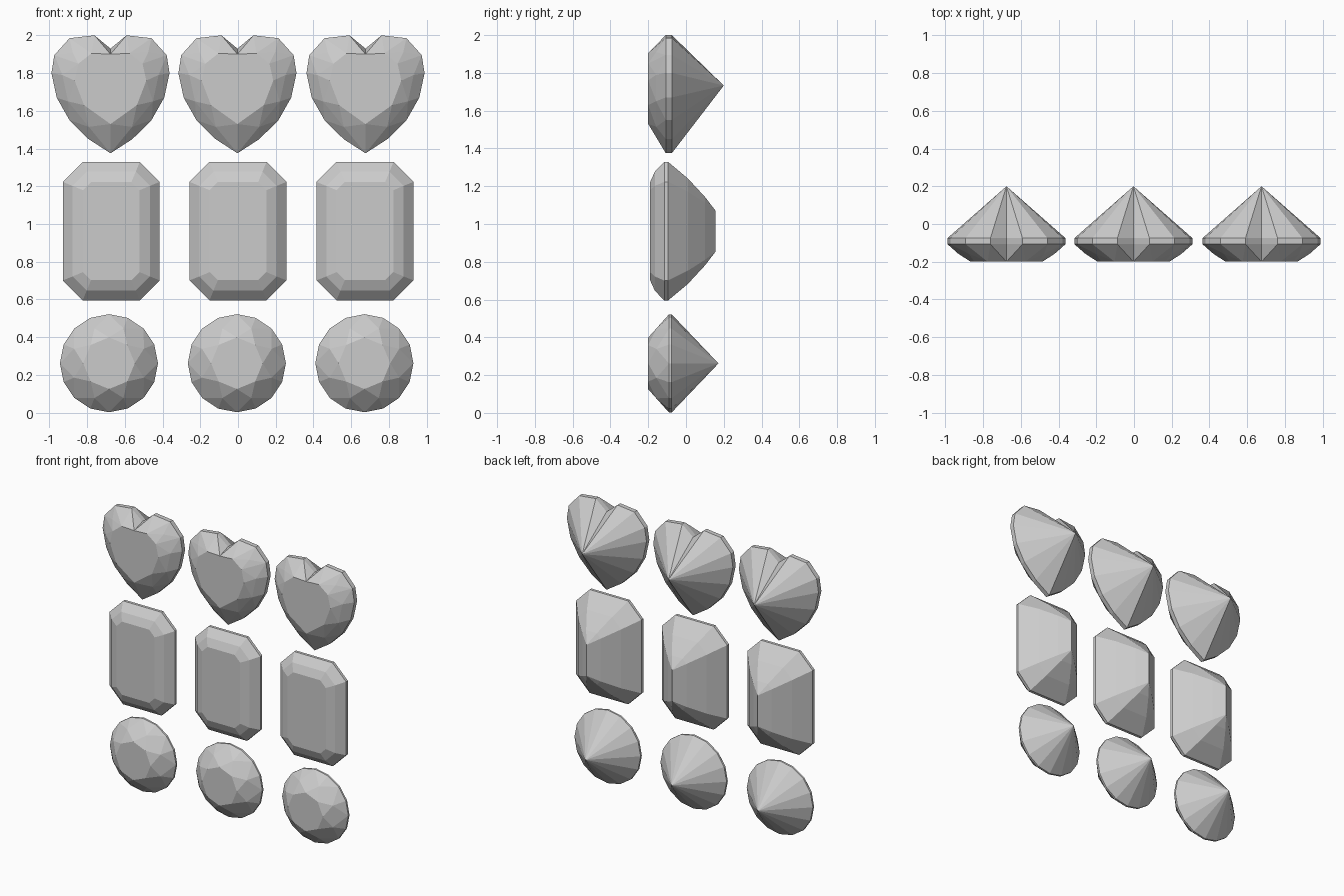
import bpy, bmesh
from math import cos, sin, pi

if "Cube" in bpy.data.objects:
    bpy.data.objects.remove(bpy.data.objects["Cube"])


def hull_mesh(name, pts, half=False):
    """Faceted stone as the hull of its ring points; half leaves x=0 open for mirroring."""
    bm = bmesh.new()
    for p in pts:
        bm.verts.new(p)
    bmesh.ops.remove_doubles(bm, verts=bm.verts, dist=1e-5)
    bmesh.ops.convex_hull(bm, input=bm.verts[:])
    loose = [v for v in bm.verts if not v.link_faces]
    bmesh.ops.delete(bm, geom=loose, context='VERTS')
    if half:
        seam = [f for f in bm.faces if all(abs(v.co.x) < 1e-5 for v in f.verts)]
        bmesh.ops.delete(bm, geom=seam, context='FACES')
    bmesh.ops.dissolve_limit(bm, angle_limit=0.02, verts=bm.verts[:], edges=bm.edges[:])
    bmesh.ops.recalc_face_normals(bm, faces=bm.faces[:])
    me = bpy.data.meshes.new(name)
    bm.to_mesh(me)
    bm.free()
    return me


def ring(n, r, y, start=0.0):
    return [(r * cos(start + 2 * pi * i / n), y, r * sin(start + 2 * pi * i / n)) for i in range(n)]


def cut_rect(w, h, c, y):
    """Rectangle with cut corners, half sizes w and h."""
    return [(sx * a, y, sz * b) for sx in (-1, 1) for sz in (-1, 1)
            for a, b in ((w - c, h), (w, h - c))]


def row(name, me, xs, z, mirror=False):
    for i, x in enumerate(xs):
        ob = bpy.data.objects.new(f"{name}_{i + 1}", me)
        ob.location = (x, 0, z)
        bpy.context.collection.objects.link(ob)
        if mirror:
            m = ob.modifiers.new("mirror", 'MIRROR')
            m.use_clip = True


# Round stones: table, kite ring, girdle, point
round_pts = (ring(8, .137, -.2) + ring(8, .2, -.157, pi / 8)
             + ring(16, .26, -.09) + ring(16, .26, -.076) + [(0, .172, 0)])
row("round_gem", hull_mesh("round_gem", round_pts), (-.684, -.006, .67), .262)

# Step-cut stones: inset, corner cut and depth of each step
steps = [(.107, .043, -.19), (.052, .075, -.165), (0, .106, -.115), (0, .106, -.095),
         (.088, .07, .01), (.185, .03, .1), (.257, 0, .155)]
step_pts = [p for d, c, y in steps for p in cut_rect(.257 - d, .367 - d, c, y)]
row("step_cut_gem", hull_mesh("step_cut_gem", step_pts), (-.672, 0, .673), .962)

# Heart stones: right half outline of table, crown middle and girdle
table = [(0, 1.90), (.1, 1.905), (.17, 1.85), (.19, 1.76), (.14, 1.63), (0, 1.53)]
middle = [(.2, 1.91), (.255, 1.79), (.225, 1.65), (.115, 1.515)]
girdle = [(0, 1.93), (.085, 2.0), (.217, 1.985), (.298, 1.895), (.313, 1.80),
          (.285, 1.67), (.217, 1.55), (.116, 1.45), (0, 1.375)]
heart_pts = [(x, y, z - 1.7) for pts, y in ((table, -.2), (middle, -.158),
                                            (girdle, -.107), (girdle, -.075))
             for x, z in pts] + [(0, .2, 1.733 - 1.7)]
row("heart_gem", hull_mesh("heart_gem", heart_pts, True), (-.676, -.003, .676), 1.7, True)
